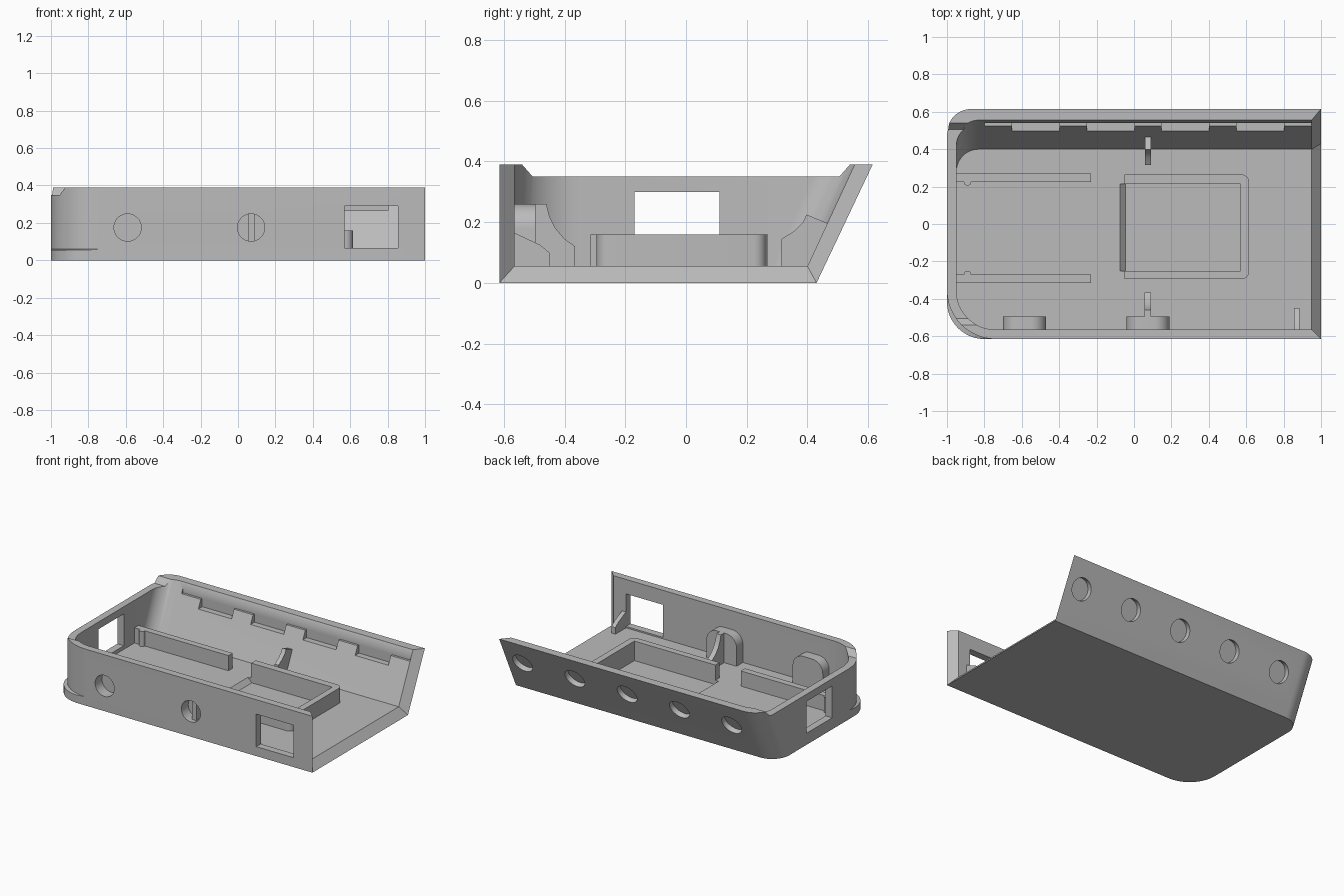
import bpy, bmesh, math
from mathutils import Vector

if "Cube" in bpy.data.objects:
    bpy.data.objects.remove(bpy.data.objects["Cube"])

grey = bpy.data.materials.new("plain grey")
grey.use_nodes = True
color = (0.5, 0.5, 0.5, 1)
grey.diffuse_color = color
grey.node_tree.nodes["Principled BSDF"].inputs["Base Color"].default_value = color

FLOOR, TOP = 0.055, 0.39
PITCH = 0.4
tab_centres = [0.075 + PITCH * i for i in range(-2, 3)]


def loft(name, rings):
    """Closed solid through rings of equal point count."""
    bm = bmesh.new()
    loops = [[bm.verts.new(p) for p in ring] for ring in rings]
    n = len(loops[0])
    for a, b in zip(loops, loops[1:]):
        for i in range(n):
            j = (i + 1) % n
            bm.faces.new((a[i], a[j], b[j], b[i]))
    bm.faces.new(loops[0][::-1])
    bm.faces.new(loops[-1])
    bmesh.ops.recalc_face_normals(bm, faces=bm.faces)
    mesh = bpy.data.meshes.new(name)
    bm.to_mesh(mesh)
    bm.free()
    obj = bpy.data.objects.new(name, mesh)
    bpy.context.collection.objects.link(obj)
    mesh.materials.append(grey)
    return obj


def prism_x(name, x0, x1, profile):
    return loft(name, [[(x, y, z) for y, z in profile] for x in (x0, x1)])


def prism_y(name, y0, y1, profile):
    return loft(name, [[(x, y, z) for x, z in profile] for y in (y0, y1)])


def prism_z(name, z0, z1, profile):
    return loft(name, [[(x, y, z) for x, y in profile] for z in (z0, z1)])


def rect(a0, a1, b0, b1):
    return [(a0, b0), (a1, b0), (a1, b1), (a0, b1)]


def arc(cx, cy, r, start, end, steps=12):
    angles = [math.radians(start + (end - start) * i / steps) for i in range(steps + 1)]
    return [(cx + r * math.cos(a), cy + r * math.sin(a)) for a in angles]


def plan(x0, x1, y0, y1, r_front, r_back, z):
    pts = [(x1, y0), (x1, y1)]
    pts += arc(x0 + r_back, y1 - r_back, r_back, 90, 180)
    pts += arc(x0 + r_front, y0 + r_front, r_front, 180, 270)
    return [(x, y, z) for x, y in pts]


def disc(name, centre, normal, radius, depth):
    """Cylinder reaching depth to both sides of its centre."""
    n = Vector(normal).normalized()
    u = Vector((1, 0, 0))
    v = n.cross(u)
    c = Vector(centre)
    return loft(name, [[c + n * s + u * p + v * q for p, q in arc(0, 0, radius, 0, 350, 35)]
                       for s in (-depth, depth)])


def cut(obj, cutter):
    cutter.hide_render = True
    mod = obj.modifiers.new("cut", "BOOLEAN")
    mod.operation, mod.solver, mod.object = "DIFFERENCE", "EXACT", cutter
    bpy.context.view_layer.objects.active = obj
    bpy.ops.object.modifier_apply(modifier=mod.name)
    bpy.data.objects.remove(cutter)


def outer_y(z):
    return 0.43 + 0.474 * z


def inner_y(z):
    return 0.40 + 0.464 * (z - FLOOR)


# Shell with rounded corners at one end, sloping back wall and a small base lip
shell = loft("case_shell", [plan(-1, 1, -0.615, outer_y(z), r, 0.13, z)
                            for z, r in ((0, 0.2), (FLOOR, 0.2), (0.06, 0.26), (TOP, 0.26))])
cut(shell, loft("cavity", [plan(-0.95, 0.96, -0.565, inner_y(z), 0.21, 0.12, z)
                           for z in (FLOOR, 0.5)]))


# Mitred open end
def end_ring(x):
    t = (x - 0.95) / 0.05
    low, high = FLOOR * (1 - t), 0.5
    front = -0.565 - 0.05 * t
    back = [inner_y(z) * (1 - t) + outer_y(z) * t for z in (low, high)]
    return [(x, front, low), (x, back[0], low), (x, back[1], high), (x, front, high)]


cut(shell, loft("mitre", [end_ring(0.945), end_ring(1.01)]))

# Lowered rim of the end wall
cut(shell, prism_x("rim_notch", -1.1, -0.8,
                   [(-0.505, 0.35), (0.505, 0.35), (0.54, TOP), (0.545, 0.5), (-0.545, 0.5), (-0.54, TOP)]))

# Port openings in the end wall and front wall
cut(shell, prism_x("end_port", -1.1, -0.9, rect(-0.17, 0.11, 0.08, 0.3)))
cut(shell, prism_y("front_port", -0.7, -0.5, rect(0.57, 0.855, 0.065, 0.29)))

# Ledge behind the back wall's inner face, leaving rounded tabs
for a, b in zip(tab_centres, tab_centres[1:]):
    cut(shell, prism_x("ledge_gap", a + 0.073, b - 0.073, rect(0.45, 0.54, 0.265, 0.36)))
for c in tab_centres:
    cut(shell, prism_x("tab_top", c - 0.0735, c + 0.0735, rect(0.47, 0.54, 0.322, 0.36)))

# Round pockets along the sloping back and the front
for c in tab_centres:
    cut(shell, disc("back_pocket", (c, outer_y(0.225), 0.225), (0, 0.903, -0.428), 0.073, 0.035))

# Arched bosses behind the front pockets
for side, c in (("right", -0.585), ("centre", 0.075)):
    w, r, h = 0.115, 0.08, 0.26
    profile = [(c - w, 0.04), (c + w, 0.04)]
    profile += arc(c + w - r, h - r, r, 0, 90) + arc(c - w + r, h - r, r, 90, 180)
    boss = prism_y(side + "_boss", -0.58, -0.495, profile)
    for part in (shell, boss):
        cut(part, disc("front_pocket", (c - 0.005, -0.615, 0.175), (0, 1, 0), 0.073, 0.075))

# Tray: three low walls around a shallow recess with a ramp
r = 0.04
tray_plan = [(-0.05, -0.295)] + arc(0.615 - r, -0.295 + r, r, -90, 0, 6)
tray_plan += arc(0.615 - r, 0.265 - r, r, 0, 90, 6) + [(-0.05, 0.265)]
tray = prism_z("tray_walls", 0.04, 0.16, tray_plan)
cut(tray, prism_z("tray_space", 0, 0.3, rect(-0.2, 0.57, -0.25, 0.215)))
cut(shell, prism_y("tray_recess", -0.25, 0.215,
                   [(-0.045, 0.025), (0.57, 0.025), (0.57, 0.1), (-0.075, 0.1), (-0.075, FLOOR)]))

# Guide rails with small locating bumps
for name, y0, y1, bump in (("back_rail", 0.225, 0.27, 0.225), ("front_rail", -0.315, -0.27, -0.27)):
    prism_z(name, 0.04, 0.16, rect(-0.96, -0.23, y0, y1))
    prism_z(name + "_bump", 0.04, 0.16, arc(-0.89, bump, 0.02, 0, 345, 23))

# Curved ribs bracing the walls
curve = arc(-0.365, 0.26, 0.1, 180, 255, 8)
prism_x("front_rib", 0.055, 0.09,
        [(-0.58, 0.04), (-0.365, 0.04), (-0.365, 0.12), (-0.4, 0.145), (-0.43, 0.18),
         (-0.45, 0.22), (-0.46, 0.26), (-0.58, 0.26)])
prism_x("back_rib", 0.06, 0.09,
        [(0.41, 0.04), (0.315, 0.04), (0.315, 0.145), (0.355, 0.17), (0.385, 0.2),
         (0.397, 0.225), (0.47, 0.195)])
prism_x("end_rib", 0.855, 0.885,
        [(-0.58, 0.04), (-0.45, 0.04), (-0.45, 0.1), (-0.48, 0.125), (-0.565, 0.165), (-0.58, 0.165)])

# Smooth curved surfaces while keeping the edges crisp
bpy.ops.object.select_all(action="DESELECT")
for obj in bpy.context.scene.objects:
    if obj.type == "MESH":
        obj.select_set(True)
        bpy.context.view_layer.objects.active = obj
bpy.ops.object.shade_smooth_by_angle(angle=math.radians(30))
